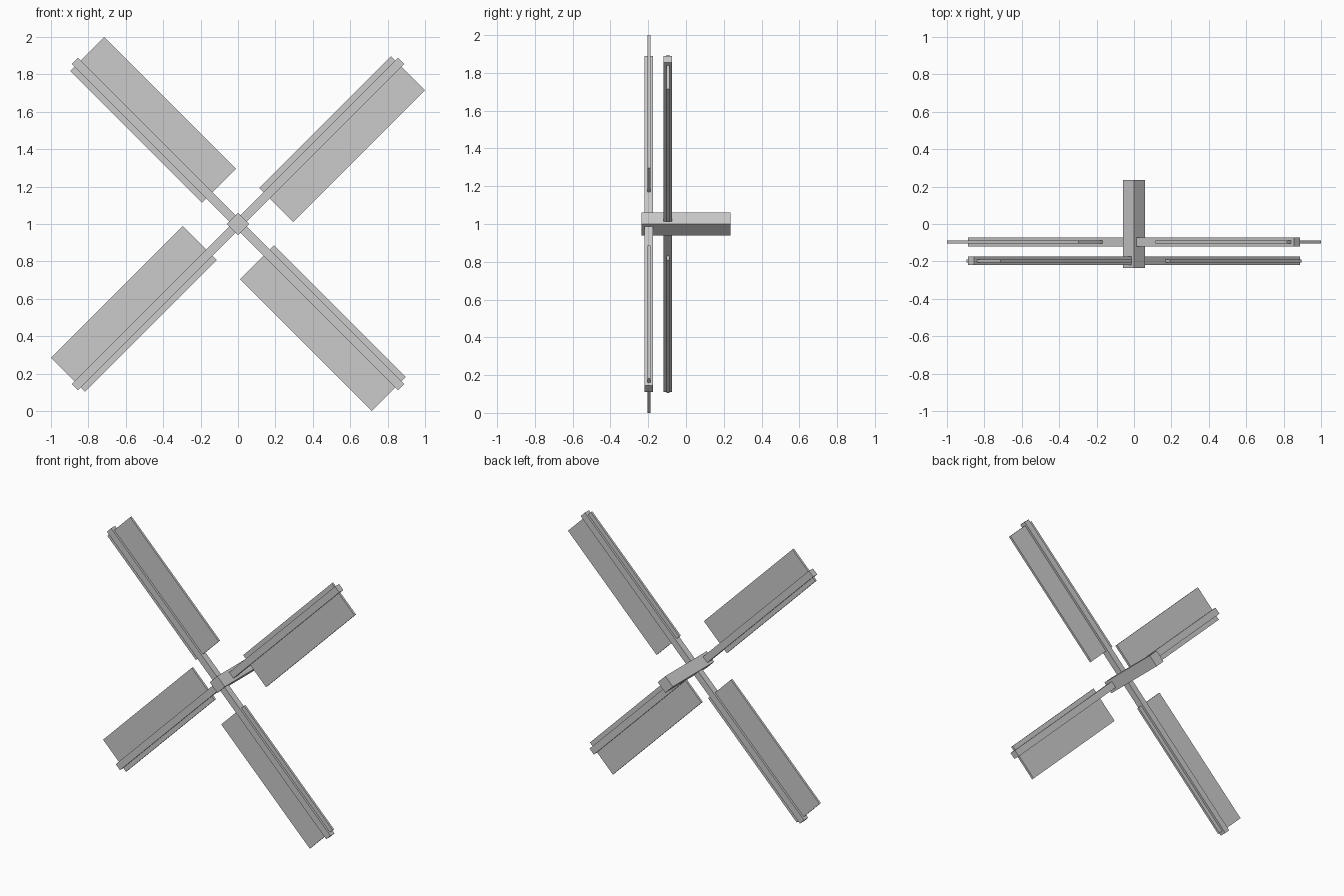
import bpy
from math import radians
from mathutils import Matrix, Vector

if "Cube" in bpy.data.objects:
    bpy.data.objects.remove(bpy.data.objects["Cube"])

AXIS_Z = 1.0  # height of the rotor axis


def box(name, lo, hi, y, thick, angle):
    """Box spanning lo..hi in (along, across), turned about the rotor axis."""
    bpy.ops.mesh.primitive_cube_add(size=1)
    ob = bpy.context.object
    ob.name = name
    centre = Vector(((lo[0] + hi[0]) / 2, y, (lo[1] + hi[1]) / 2))
    size = (hi[0] - lo[0], thick, hi[1] - lo[1], 1)
    ob.data.transform(Matrix.Translation((0, 0, AXIS_Z))
                      @ Matrix.Rotation(radians(angle), 4, 'Y')
                      @ Matrix.Translation(centre)
                      @ Matrix.Diagonal(size))
    return ob


# Square axle set on its corner
box("axle", (-0.0425, -0.0425), (0.0425, 0.0425), 0, 0.47, 45)

# Two crossed stocks, one behind the other, each carrying two sails
for label, y, angle in (("rear", -0.096, -45), ("front", -0.197, 45)):
    box(label + "_stock", (-1.233, -0.024), (1.233, 0.024), y, 0.046, angle)
    for i in range(2):
        # Thin sail board passing through the stock, wide on the trailing side
        box(f"{label}_sail_{i + 1}", (0.216, -0.2022), (1.212, 0.055),
            y, 0.016, angle + 180 * i)
